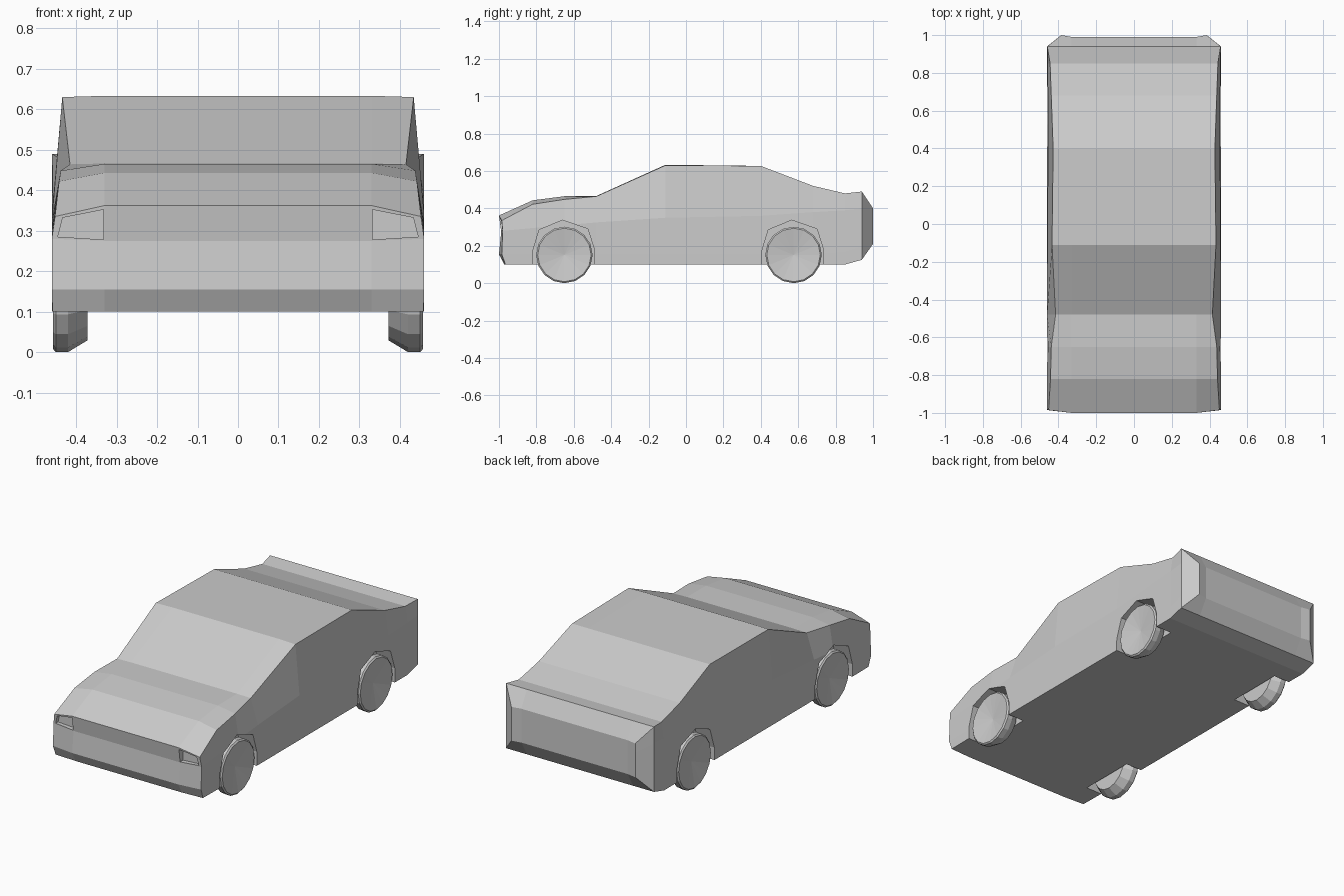
import bpy, bmesh, math

if "Cube" in bpy.data.objects:
    bpy.data.objects.remove(bpy.data.objects["Cube"])


def finish(name, bm):
    bmesh.ops.recalc_face_normals(bm, faces=bm.faces[:])
    me = bpy.data.meshes.new(name)
    bm.to_mesh(me)
    bm.free()
    ob = bpy.data.objects.new(name, me)
    bpy.context.collection.objects.link(ob)
    return ob


def loft(bm, rings, closed=True):
    n = len(rings[0])
    for a, b in zip(rings, rings[1:]):
        for i in range(n if closed else n - 1):
            j = (i + 1) % n
            bm.faces.new((a[i], a[j], b[j], b[i]))


def half_ring(y, zc, xe, ze, xs, zs, zl=0.155, zb=0.10):
    """Half section: roof centre, top edge, shoulder, lower side, sill, floor."""
    return [(0.33, y, zc), (xe, y, ze), (xs, y, zs),
            (0.46, y, zl), (0.46, y, zb), (0.33, y, zb)]


# Body sections from nose to tail
NOSE = [(0.33, -1.0, 0.362), (0.452, -0.985, 0.335), (0.46, -0.98, 0.28),
        (0.46, -0.985, 0.155), (0.458, -0.965, 0.10), (0.33, -0.972, 0.10)]
TAIL = [(0.33, 0.99, 0.40), (0.385, 1.0, 0.40), (0.385, 1.0, 0.35),
        (0.385, 1.0, 0.25), (0.385, 1.0, 0.21), (0.33, 0.99, 0.21)]
halves = [
    NOSE,
    half_ring(-0.82, 0.443, 0.442, 0.422, 0.46, 0.295),
    half_ring(-0.65, 0.465, 0.438, 0.448, 0.46, 0.31),
    half_ring(-0.48, 0.466, 0.415, 0.464, 0.46, 0.325),
    half_ring(-0.11, 0.633, 0.434, 0.630, 0.459, 0.35),
    half_ring(0.40, 0.627, 0.428, 0.627, 0.455, 0.36),
    half_ring(0.68, 0.52, 0.438, 0.52, 0.456, 0.38),
    half_ring(0.85, 0.48, 0.444, 0.48, 0.458, 0.39, 0.17),
    half_ring(0.94, 0.49, 0.459, 0.49, 0.46, 0.40, 0.20, 0.125),
    TAIL,
]

bm = bmesh.new()
rings = []
for h in halves:
    right = [bm.verts.new(p) for p in h]
    left = [bm.verts.new((-x, y, z)) for x, y, z in h]
    rings.append(right + left[::-1])
loft(bm, rings)

# Front bumper and grille panels
front = rings[0]
R, L = front[:6], front[6:][::-1]
inner = {}
for s in (1, -1):
    inner[s] = [bm.verts.new((s * 0.33, -0.988, 0.275)),
                bm.verts.new((s * 0.33, -1.0, 0.155))]
for s, P in ((1, R), (-1, L)):
    f1, f2 = inner[s]
    bm.faces.new((P[0], P[1], P[2], f1))
    bm.faces.new((f1, P[2], P[3], f2))
    bm.faces.new((f2, P[3], P[4], P[5]))
cr = [R[0], *inner[1], R[5]]
cl = [L[0], *inner[-1], L[5]]
loft(bm, [cr, cl], closed=False)

# Tail panels
back = rings[-1]
R, L = back[:6], back[6:][::-1]
bm.faces.new(R)
bm.faces.new(L)
bm.faces.new((R[0], R[5], L[5], L[0]))
body = finish("car_body", bm)


def prism(name, pts_a, pts_b):
    bm = bmesh.new()
    a = [bm.verts.new(p) for p in pts_a]
    b = [bm.verts.new(p) for p in pts_b]
    loft(bm, [a, b])
    bm.faces.new(a)
    bm.faces.new(b)
    ob = finish(name, bm)
    ob.hide_render = True
    return ob


# Cut wheel arches and headlight recesses
AXLES = (-0.65, 0.575)
ARCH = [(-0.17, 0.0), (-0.17, 0.17), (-0.135, 0.285), (-0.01, 0.337),
        (0.125, 0.29), (0.16, 0.18), (0.16, 0.0)]
LAMP = [(0.332, 0.278), (0.445, 0.285), (0.433, 0.332), (0.332, 0.352)]
cutters = []
for s in (1, -1):
    for cy in AXLES:
        cutters.append(prism("arch_cutter",
                             [(s * 0.36, cy + y, z) for y, z in ARCH],
                             [(s * 0.55, cy + y, z) for y, z in ARCH]))
    cutters.append(prism("headlight_cutter",
                         [(s * x, -1.1, z) for x, z in LAMP],
                         [(s * x, -0.962, z) for x, z in LAMP]))
bpy.context.view_layer.objects.active = body
for c in cutters:
    m = body.modifiers.new("cut", 'BOOLEAN')
    m.operation = 'DIFFERENCE'
    m.solver = 'EXACT'
    m.object = c
    bpy.ops.object.modifier_apply(modifier=m.name)
    bpy.data.objects.remove(c)

# Wheels: tapered tyre with a shallow dished hub
SECTION = [(0.372, 0.122), (0.42, 0.151), (0.45, 0.151), (0.457, 0.143)]
SIDES = 16
for s, side in ((1, "right"), (-1, "left")):
    for cy, end in zip(AXLES, ("front", "rear")):
        bm = bmesh.new()
        rings = []
        for x, r in SECTION:
            rings.append([bm.verts.new((s * x,
                                        cy + r * math.sin(2 * math.pi * i / SIDES),
                                        0.151 + r * math.cos(2 * math.pi * i / SIDES)))
                          for i in range(SIDES)])
        loft(bm, rings)
        bm.faces.new(rings[0])
        hub = bm.verts.new((s * 0.435, cy, 0.151))
        for i in range(SIDES):
            bm.faces.new((rings[-1][i], rings[-1][(i + 1) % SIDES], hub))
        finish(f"{end}_{side}_wheel", bm)
